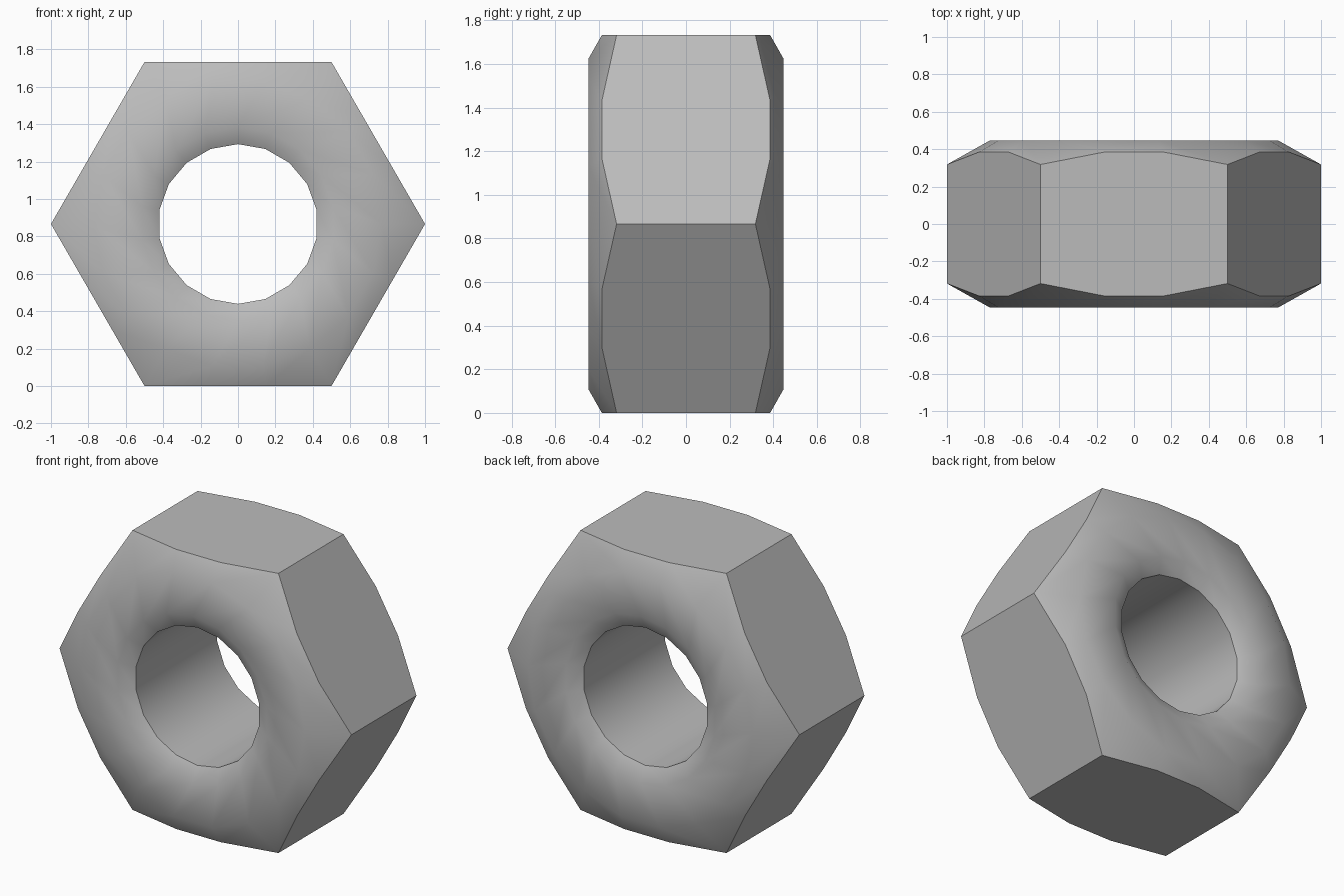
import bpy
import bmesh
from math import sin, cos, radians

cube = bpy.data.objects.get("Cube")
if cube:
    bpy.data.objects.remove(cube)

SEG = 18                 # facets of cone and bore; every third one meets a hex corner
STEP = 360 / SEG
APOTHEM = cos(radians(30))
HALF = 0.447             # half thickness
SLOPE = 0.56             # rise of both chamfers
FACE_R, RIM_R, BORE_R = 0.77, 0.517, 0.427

steel = bpy.data.materials.new("grey_steel")
steel.use_nodes = True
grey = (0.5, 0.5, 0.5, 1)
steel.diffuse_color = grey
steel.node_tree.nodes["Principled BSDF"].inputs["Base Color"].default_value = grey

bm = bmesh.new()


def ring(radius, depth, side, turn=0.0):
    """Ring of vertices about the y axis; radius and depth are functions."""
    verts = []
    for i in range(SEG):
        a = i * STEP + turn
        r = radius(a)
        verts.append(bm.verts.new((r * cos(radians(a)), side * depth(r),
                                   APOTHEM + r * sin(radians(a)))))
    return verts


def band(a, b):
    for i in range(SEG):
        j = (i + 1) % SEG
        bm.faces.new((a[i], a[j], b[j], b[i]))


def hexagon(a):
    return APOTHEM / cos(radians(a % 60 - 30))


# Chamfered end faces, front and back
outer, bore = [], []
for side in (-1, 1):
    edge = ring(hexagon, lambda r: HALF - SLOPE * (r - FACE_R), side)
    face = ring(lambda a: FACE_R, lambda r: HALF, side)
    rim = ring(lambda a: RIM_R, lambda r: HALF, side, STEP / 2)
    hole = ring(lambda a: BORE_R, lambda r: HALF - SLOPE * (RIM_R - r), side, STEP / 2)
    band(edge, face)
    band(face, rim)
    band(rim, hole)
    outer.append(edge)
    bore.append(hole)

# Bore wall and the six flats
band(*bore)
per_flat = SEG // 6
for k in range(6):
    ids = [(k * per_flat + n) % SEG for n in range(per_flat + 1)]
    bm.faces.new([outer[0][i] for i in ids] + [outer[1][i] for i in reversed(ids)])

bmesh.ops.recalc_face_normals(bm, faces=bm.faces)
mesh = bpy.data.meshes.new("hex_nut")
bm.to_mesh(mesh)
bm.free()
mesh.materials.append(steel)
nut = bpy.data.objects.new("hex_nut", mesh)
bpy.context.collection.objects.link(nut)

bpy.ops.object.select_all(action='DESELECT')
nut.select_set(True)
bpy.context.view_layer.objects.active = nut
bpy.ops.object.shade_smooth_by_angle(angle=radians(30))
